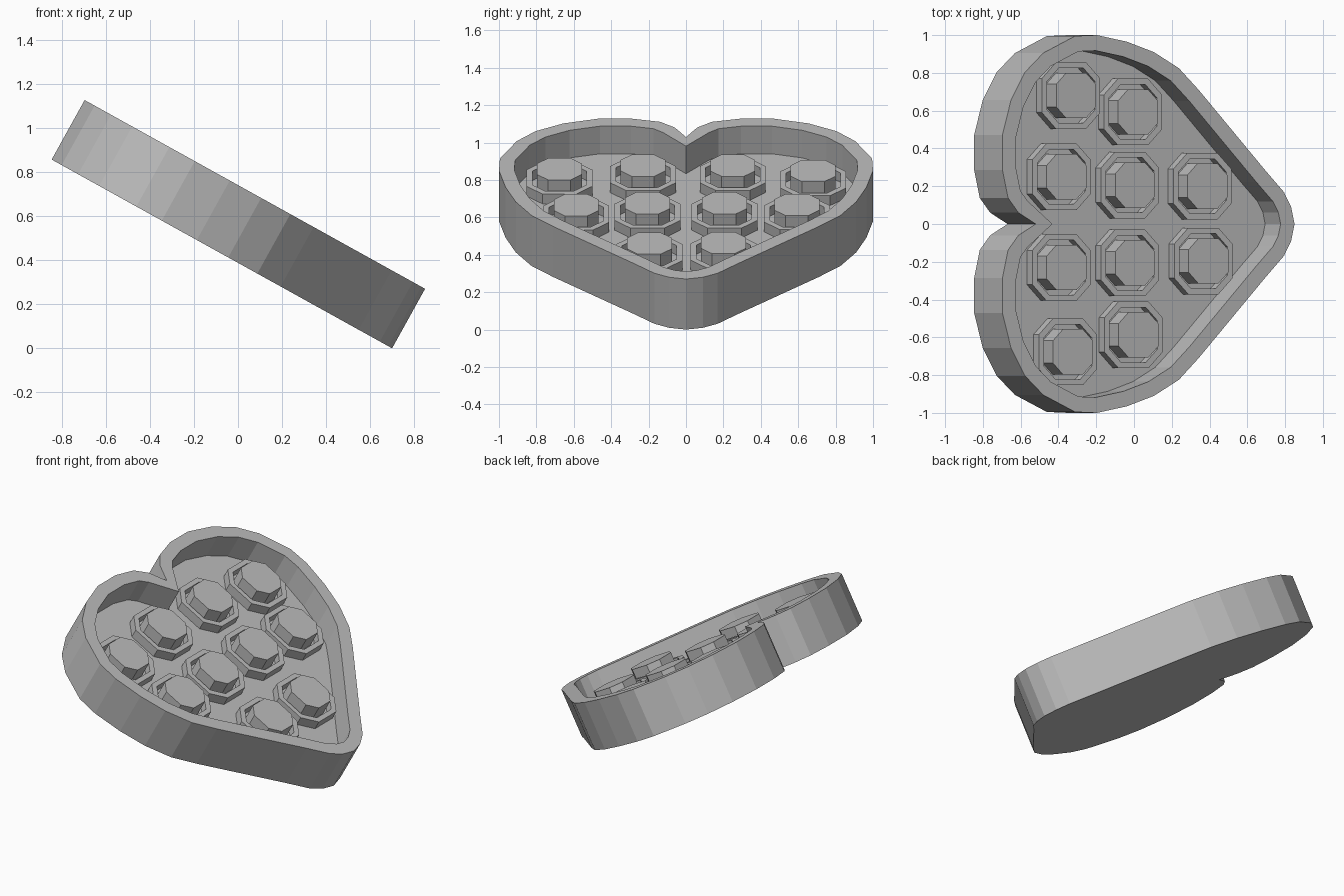
import bpy
import bmesh
from math import radians
from mathutils import Matrix, Vector

if "Cube" in bpy.data.objects:
    bpy.data.objects.remove(bpy.data.objects["Cube"], do_unlink=True)

grey = bpy.data.materials.new("plain grey")
grey.use_nodes = True
grey.diffuse_color = (0.5, 0.5, 0.5, 1)
grey.node_tree.nodes["Principled BSDF"].inputs["Base Color"].default_value = grey.diffuse_color

# Everything is modelled flat, then leaned back by this transform
TILT = Matrix.Translation((-0.075, 0, 0.43)) @ Matrix.Rotation(radians(29), 4, "Y")
RIM, FLOOR, CUP_TOP, PLUG_TOP = 0.309, 0.14, 0.2, 0.255


def stack(name, levels, centre=(0, 0)):
    """Join matching loops at successive heights and cap both ends."""
    bm = bmesh.new()
    rings = [[bm.verts.new((p[0] + centre[0], p[1] + centre[1], z)) for p in loop]
             for loop, z in levels]
    n = len(rings[0])
    for low, high in zip(rings, rings[1:]):
        for i in range(n):
            j = (i + 1) % n
            bm.faces.new((low[i], low[j], high[j], high[i]))
    bm.faces.new(rings[0][::-1])
    bm.faces.new(rings[-1])
    bmesh.ops.recalc_face_normals(bm, faces=bm.faces)
    mesh = bpy.data.meshes.new(name)
    bm.to_mesh(mesh)
    bm.free()
    mesh.materials.append(grey)
    obj = bpy.data.objects.new(name, mesh)
    obj.matrix_world = TILT
    bpy.context.collection.objects.link(obj)
    return obj


def inset(loop, width, limit):
    """Move a counter-clockwise loop inward with limited mitres."""
    result = []
    for i, p in enumerate(loop):
        a = (p - loop[i - 1]).normalized()
        b = (loop[(i + 1) % len(loop)] - p).normalized()
        normal = (Vector((-a.y, a.x)) + Vector((-b.y, b.x))).normalized()
        reach = width / max(normal.dot(Vector((-a.y, a.x))), 0.1)
        result.append(p + normal * min(reach, limit))
    return result


def octagon(half, cut):
    """Square with cut corners."""
    h, s = half, half - cut
    return [(h, -s), (h, s), (s, h), (-s, h), (-h, s), (-h, -s), (-s, -h), (s, -h)]


# Heart tray: half outline from the tip to the notch, then mirrored
half = [(0.886, 0), (0.866, 0.09), (0.822, 0.169), (0.713, 0.28), (0.307, 0.709),
        (0.186, 0.825), (0.035, 0.91), (-0.128, 0.965), (-0.31, 1.0), (-0.442, 0.995),
        (-0.635, 0.905), (-0.745, 0.804), (-0.83, 0.656), (-0.882, 0.471),
        (-0.882, 0.286), (-0.848, 0.138), (-0.785, 0.06), (-0.68, 0)]
outer = [Vector(p) for p in half]
outer += [Vector((p.x, -p.y)) for p in outer[-2:0:-1]]
inner = inset(outer, 0.082, 0.1)
stack("heart_tray", [(outer, 0), (outer, RIM), (inner, RIM), (inner, FLOOR)])

# Ten cups, each an octagonal collar around a taller plug
cups = [(-0.464, 0.25), (-0.049, 0.206), (0.389, 0.2), (-0.406, 0.68), (-0.031, 0.593),
        (-0.464, -0.23), (-0.049, -0.206), (0.395, -0.196), (-0.425, -0.677), (-0.028, -0.587)]
collar_out, collar_in, plug = octagon(0.176, 0.085), octagon(0.145, 0.07), octagon(0.12, 0.06)
for i, centre in enumerate(cups, 1):
    stack(f"cup_collar_{i}", [(collar_out, FLOOR - 0.01), (collar_out, CUP_TOP),
                              (collar_in, CUP_TOP), (collar_in, FLOOR + 0.003)], centre)
    stack(f"cup_plug_{i}", [(plug, FLOOR - 0.005), (plug, PLUG_TOP)], centre)
